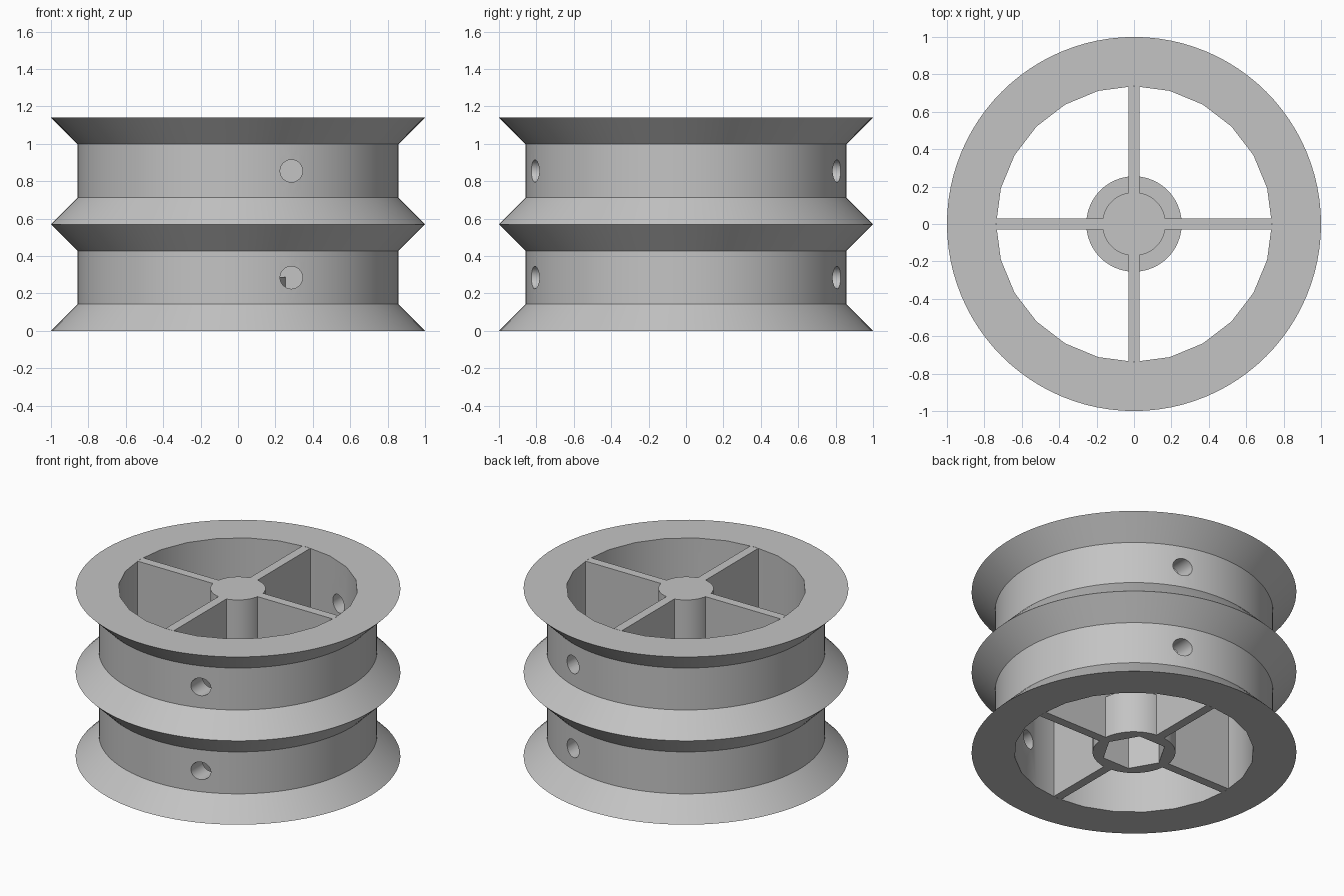
import bpy, bmesh, math
from mathutils import Matrix

if "Cube" in bpy.data.objects:
    bpy.data.objects.remove(bpy.data.objects["Cube"], do_unlink=True)

HEIGHT = 1.14
GROOVE = HEIGHT / 2       # height of one of the two stacked grooves
INNER_R = 0.737

grey = bpy.data.materials.new("light_grey")
grey.use_nodes = True
grey.diffuse_color = (0.55, 0.55, 0.55, 1)
grey.node_tree.nodes["Principled BSDF"].inputs["Base Color"].default_value = grey.diffuse_color


def to_object(name, bm):
    bmesh.ops.recalc_face_normals(bm, faces=bm.faces)
    mesh = bpy.data.meshes.new(name)
    bm.to_mesh(mesh)
    bm.free()
    mesh.materials.append(grey)
    obj = bpy.data.objects.new(name, mesh)
    bpy.context.collection.objects.link(obj)
    return obj


def lathe(name, profile):
    """Closed ring from (radius, height, sides) points, joined by bridging loops."""
    bm = bmesh.new()
    loops = []
    for r, z, n in profile:
        vs = [bm.verts.new((r * math.cos(2 * math.pi * i / n),
                            r * math.sin(2 * math.pi * i / n), z)) for i in range(n)]
        loops.append([bm.edges.new((vs[i], vs[(i + 1) % n])) for i in range(n)])
    for a, b in zip(loops, loops[1:] + loops[:1]):
        bmesh.ops.bridge_loops(bm, edges=a + b)
    return to_object(name, bm)


def prism(name, radius, depth, sides, matrix):
    bm = bmesh.new()
    bmesh.ops.create_cone(bm, cap_ends=True, segments=sides, radius1=radius,
                          radius2=radius, depth=depth, matrix=matrix)
    return to_object(name, bm)


def box(name, size, matrix):
    bm = bmesh.new()
    bmesh.ops.create_cube(bm, size=1, matrix=matrix @ Matrix.Diagonal((*size, 1)))
    return to_object(name, bm)


def combine(obj, tool, operation):
    bpy.context.view_layer.objects.active = obj
    mod = obj.modifiers.new(operation.title(), "BOOLEAN")
    mod.operation, mod.object, mod.solver = operation, tool, "EXACT"
    bpy.ops.object.modifier_apply(modifier=mod.name)
    bpy.data.objects.remove(tool, do_unlink=True)


# Rim: two V-flanked grooves outside, faceted straight wall inside
outline = [(1, 0)]
for base in (0, GROOVE):
    outline += [(0.857, base + 0.143), (0.857, base + 0.428), (1, base + GROOVE)]
rim = lathe("rim", [(r, z, 96) for r, z in outline]
            + [(INNER_R, HEIGHT, 24), (INNER_R, 0, 24)])

# Drilled holes through the front and back walls of each groove
for side in (-1, 1):
    for level in (0.5, 1.5):
        place = Matrix.Translation((0.285, side * 0.8, level * GROOVE)) @ Matrix.Rotation(math.pi / 2, 4, "X")
        combine(rim, prism("hole_cutter", 0.06, 0.5, 32, place), "DIFFERENCE")

# Hub: wide boss at the bottom, narrow tube above, bored through
hub = lathe("hub_and_spokes", [(r, z, 48) for r, z in (
    (0.115, 0), (0.255, 0), (0.255, 0.287), (0.17, 0.287), (0.17, HEIGHT), (0.115, HEIGHT))])

# Four full-height spokes
start, end = 0.14, 0.734
for i in range(4):
    place = Matrix.Rotation(i * math.pi / 2, 4, "Z") @ Matrix.Translation(((start + end) / 2, 0, HEIGHT / 2))
    combine(hub, box("spoke", (end - start, 0.06, HEIGHT), place), "UNION")

# Hexagonal pocket under the boss
pocket = Matrix.Rotation(math.pi / 2, 4, "Z")
combine(hub, prism("pocket_cutter", 0.2, 0.46, 6, pocket), "DIFFERENCE")

# Smooth curved walls, keep hard edges
for obj in (rim, hub):
    bpy.ops.object.select_all(action="DESELECT")
    obj.select_set(True)
    bpy.context.view_layer.objects.active = obj
    bpy.ops.object.shade_smooth_by_angle(angle=math.radians(30))
